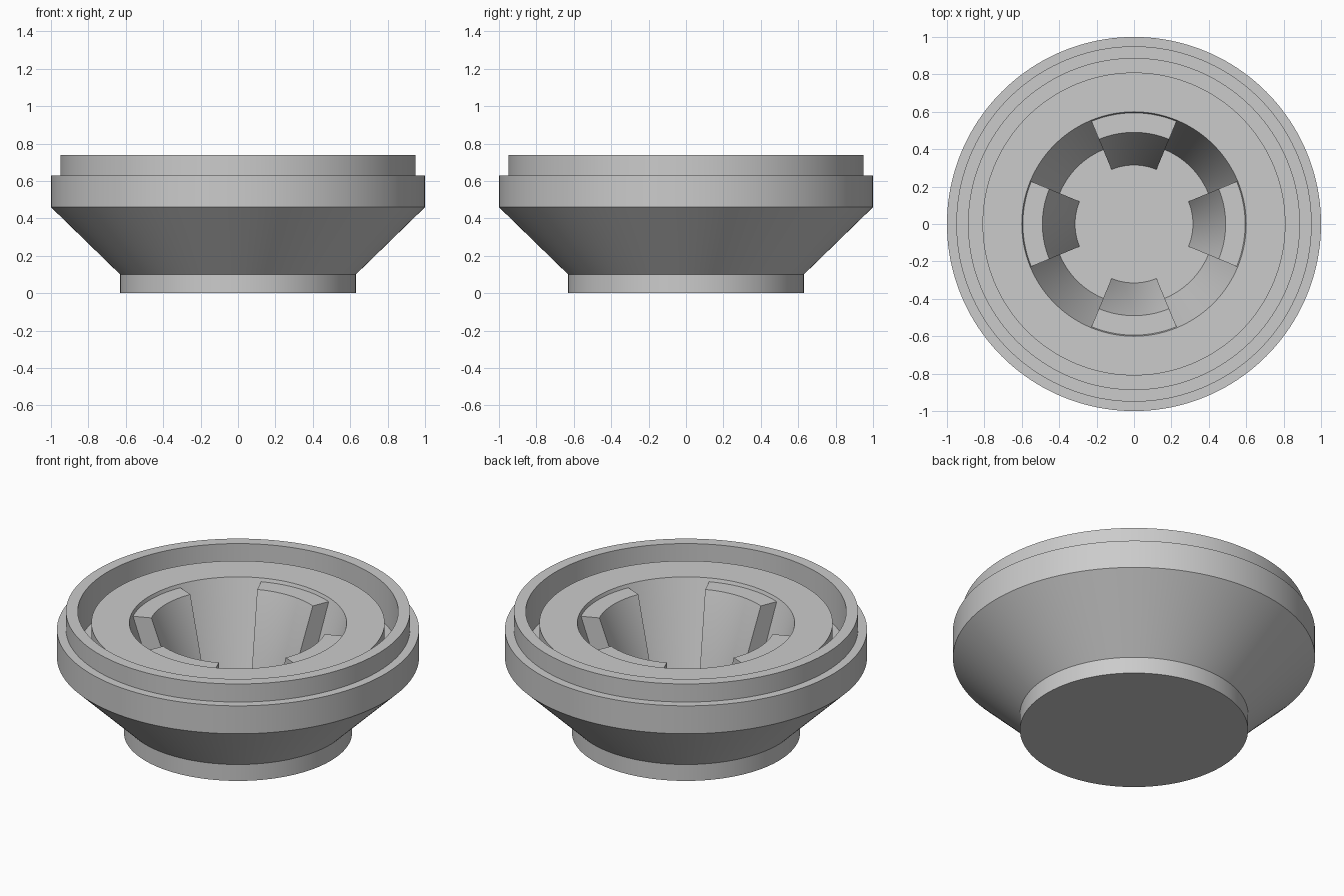
import bpy, bmesh
from math import sin, cos, radians, tau

cube = bpy.data.objects.get("Cube")
if cube:
    bpy.data.objects.remove(cube)

grey = bpy.data.materials.new("plain_grey")
grey.use_nodes = True
colour = (0.6, 0.6, 0.6, 1)
grey.diffuse_color = colour
grey.node_tree.nodes["Principled BSDF"].inputs["Base Color"].default_value = colour


def finish(name, bm):
    bmesh.ops.recalc_face_normals(bm, faces=bm.faces)
    mesh = bpy.data.meshes.new(name)
    bm.to_mesh(mesh)
    bm.free()
    mesh.materials.append(grey)
    obj = bpy.data.objects.new(name, mesh)
    bpy.context.collection.objects.link(obj)
    bpy.ops.object.select_all(action="DESELECT")
    obj.select_set(True)
    bpy.context.view_layer.objects.active = obj
    bpy.ops.object.shade_smooth_by_angle(angle=radians(25))
    return obj


def ring(bm, r, z, angles):
    return [bm.verts.new((r * cos(a), r * sin(a), z)) for a in angles]


def revolve(name, profile, steps=160):
    """Full turn of an open profile, capped flat at both ends."""
    bm = bmesh.new()
    angles = [tau * i / steps for i in range(steps)]
    rings = [ring(bm, r, z, angles) for r, z in profile]
    for lo, hi in zip(rings, rings[1:]):
        for i in range(steps):
            j = (i + 1) % steps
            bm.faces.new((lo[i], lo[j], hi[j], hi[i]))
    bm.faces.new(rings[0])
    bm.faces.new(rings[-1])
    return finish(name, bm)


def sector(name, section, centre, width, steps=20):
    """Partial turn of a closed section, with flat radial ends."""
    bm = bmesh.new()
    angles = [centre + width * (i / steps - 0.5) for i in range(steps + 1)]
    rings = [ring(bm, r, z, angles) for r, z in section]
    for lo, hi in zip(rings, rings[1:] + rings[:1]):
        for i in range(steps):
            bm.faces.new((lo[i], lo[i + 1], hi[i + 1], hi[i]))
    for end in (0, -1):
        bm.faces.new([r[end] for r in rings])
    return finish(name, bm)


# Body: foot, flared cone, stepped rim, groove, inner deck and tapered bowl
revolve("stepped_bowl_body", [
    (0.63, 0), (0.63, 0.1), (1, 0.46), (1, 0.63), (0.95, 0.63), (0.95, 0.74),
    (0.885, 0.74), (0.885, 0.5), (0.81, 0.5), (0.81, 0.67),
    (0.6, 0.67), (0.43, 0.1)])

# Four tabs lining the bowl, a little below the deck
tab_section = [(0.315, 0.1), (0.49, 0.65), (0.605, 0.65), (0.45, 0.09), (0.315, 0.09)]
for i, side in enumerate(("left", "back", "right", "front")):
    sector(side + "_bowl_tab", tab_section, tau * i / 4, tau / 8)
